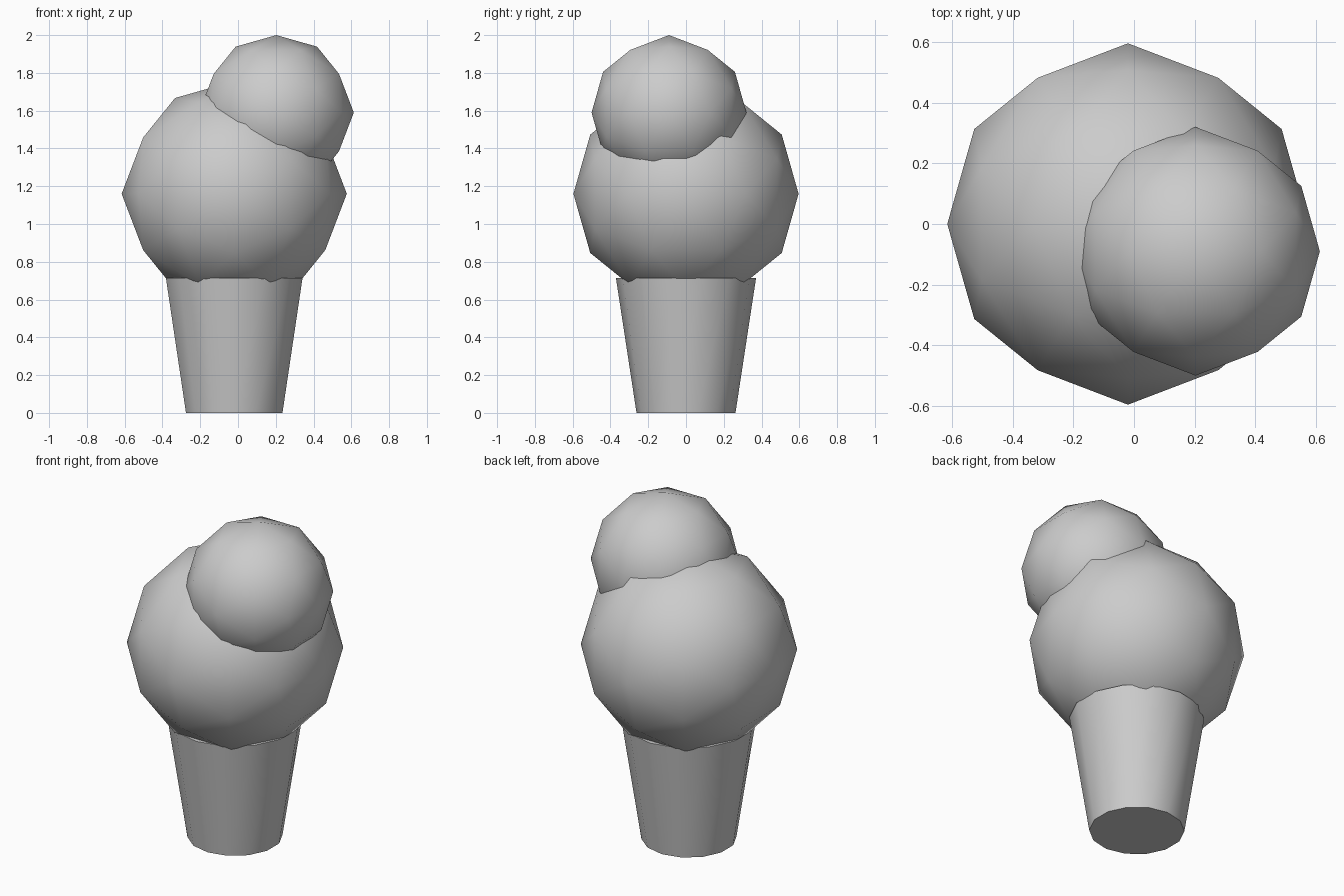
import bpy, bmesh, math
from mathutils import Vector

if "Cube" in bpy.data.objects:
    bpy.data.objects.remove(bpy.data.objects["Cube"])

grey = bpy.data.materials.new("plain grey")
grey.diffuse_color = (0.6, 0.6, 0.6, 1)
grey.use_nodes = True
grey.node_tree.nodes["Principled BSDF"].inputs["Base Color"].default_value = grey.diffuse_color


def finish(name, bm, location):
    bmesh.ops.recalc_face_normals(bm, faces=bm.faces)
    mesh = bpy.data.meshes.new(name)
    bm.to_mesh(mesh)
    bm.free()
    mesh.materials.append(grey)
    obj = bpy.data.objects.new(name, mesh)
    obj.location = location
    bpy.context.collection.objects.link(obj)
    bpy.ops.object.select_all(action='DESELECT')
    obj.select_set(True)
    bpy.context.view_layer.objects.active = obj
    bpy.ops.object.shade_smooth_by_angle(angle=math.radians(35))


def scoop(name, radius, location):
    # Axis-aligned icosahedron, subdivided once and rounded
    bm = bmesh.new()
    t = (1 + math.sqrt(5)) / 2
    for a in (-1, 1):
        for b in (-t, t):
            for co in ((b, a, 0), (0, b, a), (a, 0, b)):
                bm.verts.new(co)
    bmesh.ops.convex_hull(bm, input=bm.verts[:])
    bmesh.ops.subdivide_edges(bm, edges=bm.edges[:], cuts=1, use_grid_fill=True)
    for v in bm.verts:
        v.co = v.co.normalized() * radius
    finish(name, bm, location)


# Tapered cup with closed ends, corners on the y axis
SIDES, HEIGHT = 14, 0.715
bm = bmesh.new()
rings = []
for r, z in ((0.262, 0), (0.371, HEIGHT)):
    angles = [math.pi / 2 + math.tau * i / SIDES for i in range(SIDES)]
    rings.append([bm.verts.new(Vector((r * math.cos(a), r * math.sin(a), z))) for a in angles])
for i in range(SIDES):
    j = (i + 1) % SIDES
    bm.faces.new((rings[0][i], rings[0][j], rings[1][j], rings[1][i]))
for ring in rings:
    bm.faces.new(ring)
finish("cup", bm, (-0.02, 0, 0))

# Two scoops
scoop("large_scoop", 0.596, (-0.02, 0, 1.16))
scoop("small_scoop", 0.41, (0.203, -0.09, 1.59))
